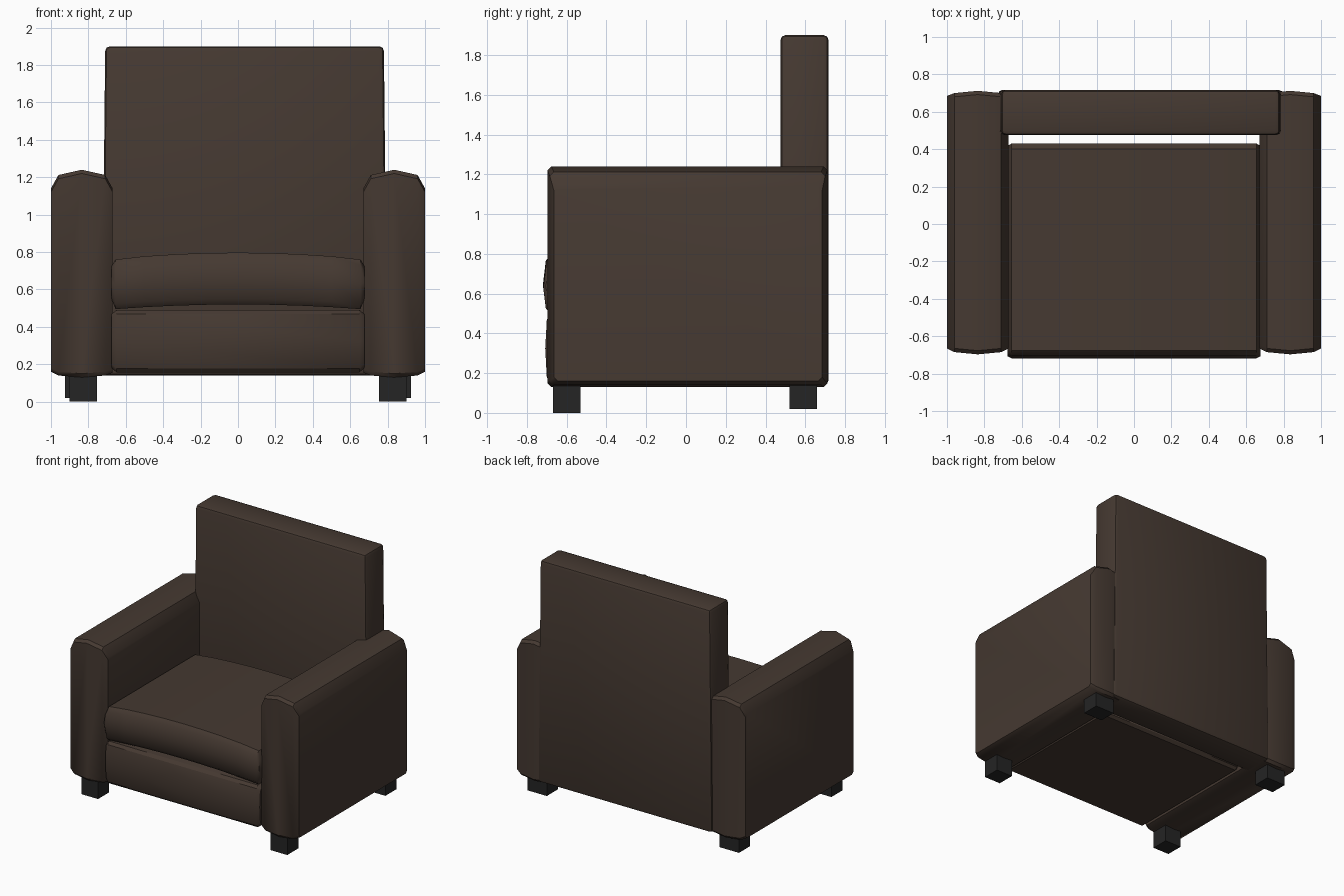
import bpy, bmesh, math

if "Cube" in bpy.data.objects:
    bpy.data.objects.remove(bpy.data.objects["Cube"])

def material(name, rgb):
    m = bpy.data.materials.new(name)
    m.diffuse_color = (*rgb, 1)
    m.use_nodes = True
    m.node_tree.nodes["Principled BSDF"].inputs["Base Color"].default_value = m.diffuse_color
    return m

LEATHER = material("dark brown leather", (0.060, 0.041, 0.031))
FOOT = material("black feet", (0.018, 0.018, 0.018))

def finish(name, bm, mat, smooth=True):
    bmesh.ops.recalc_face_normals(bm, faces=bm.faces)
    me = bpy.data.meshes.new(name)
    bm.to_mesh(me)
    bm.free()
    me.materials.append(mat)
    ob = bpy.data.objects.new(name, me)
    bpy.context.collection.objects.link(ob)
    if smooth:
        bpy.ops.object.select_all(action='DESELECT')
        ob.select_set(True)
        bpy.context.view_layer.objects.active = ob
        bpy.ops.object.shade_smooth_by_angle(angle=math.radians(40))
    return ob

def loft(name, stations, chamfer=0.02, bulge=0.0, mat=LEATHER):
    """Padded block along x: stations are (x, y0, y1, z0, z1) rings with cut corners."""
    bm = bmesh.new()
    rings = []
    for x, y0, y1, z0, z1 in stations:
        c, zm = chamfer, (z0 + z1) / 2
        pts = [(y0, z0 + c), (y0 + c, z0), (y1 - c, z0), (y1, z0 + c),
               (y1, z1 - c), (y1 - c, z1), (y0 + c, z1), (y0, z1 - c)]
        if bulge:
            pts.append((y0 - bulge, zm))
        rings.append([bm.verts.new((x, y, z)) for y, z in pts])
    for a, b in zip(rings, rings[1:]):
        for i in range(len(a)):
            j = (i + 1) % len(a)
            bm.faces.new((a[i], a[j], b[j], b[i]))
    bm.faces.new(rings[0])
    bm.faces.new(rings[-1])
    return finish(name, bm, mat)

def box(name, x0, x1, y0, y1, z0, z1, mat, bevel=0.0, flare=0.0):
    bm = bmesh.new()
    bmesh.ops.create_cube(bm, size=1)
    for v in bm.verts:
        p = v.co
        f = flare if p.z < 0 else 0
        v.co = (x1 + f if p.x > 0 else x0 - f, y1 if p.y > 0 else y0, z1 if p.z > 0 else z0)
    if bevel:
        bmesh.ops.bevel(bm, geom=bm.edges[:], offset=bevel, segments=2,
                        profile=0.5, affect='EDGES')
    return finish(name, bm, mat, bevel > 0)

# Arms: rounded tops and rounded front and back ends
arm = [(0.67, -0.665, 0.685, 0.155, 1.14), (0.71, -0.685, 0.70, 0.14, 1.212),
       (0.835, -0.697, 0.712, 0.13, 1.24), (0.96, -0.685, 0.70, 0.14, 1.212),
       (1.0, -0.665, 0.685, 0.16, 1.14)]
for side, s in (("left", -1), ("right", 1)):
    loft(side + "_arm", [(s * x, *r) for x, *r in arm], chamfer=0.02)

# Backrest, slightly wider at the bottom, sunk into the arms
box("backrest", -0.71, 0.78, 0.475, 0.717, 0.14, 1.90, LEATHER, bevel=0.025, flare=0.018)

# Arched seat cushion
cushion = [(-0.677, 0.012, 0.55, 0.725), (-0.655, 0.0, 0.495, 0.76)]
half = [(x, -0.705 + i, 0.43 - i, z0, z1) for x, i, z0, z1 in cushion]
arch = [(x, -0.705, 0.43, 0.52 - 0.058 * x * x, 0.797 - 0.078 * x * x)
        for x in (-0.5, -0.33, -0.16, 0, 0.16, 0.33, 0.5)]
loft("seat_cushion", half + arch + [(-x, *r) for x, *r in reversed(half)],
     chamfer=0.03, bulge=0.013)

# Seat base
base = [(-0.675, -0.685, 0.415, 0.18, 0.47), (-0.65, -0.70, 0.43, 0.157, 0.49)]
loft("seat_base", base + [(-x, *r) for x, *r in reversed(base)], chamfer=0.02, bulge=0.008)

# Block feet
for s in (-1, 1):
    side = "left" if s < 0 else "right"
    for end, xo, y0, z0 in (("front", 0.90, -0.67, 0.0), ("back", 0.925, 0.52, 0.02)):
        xa, xb = sorted((s * 0.755, s * xo))
        box(f"{end}_{side}_foot", xa, xb, y0, y0 + 0.14, z0, 0.16, FOOT)
